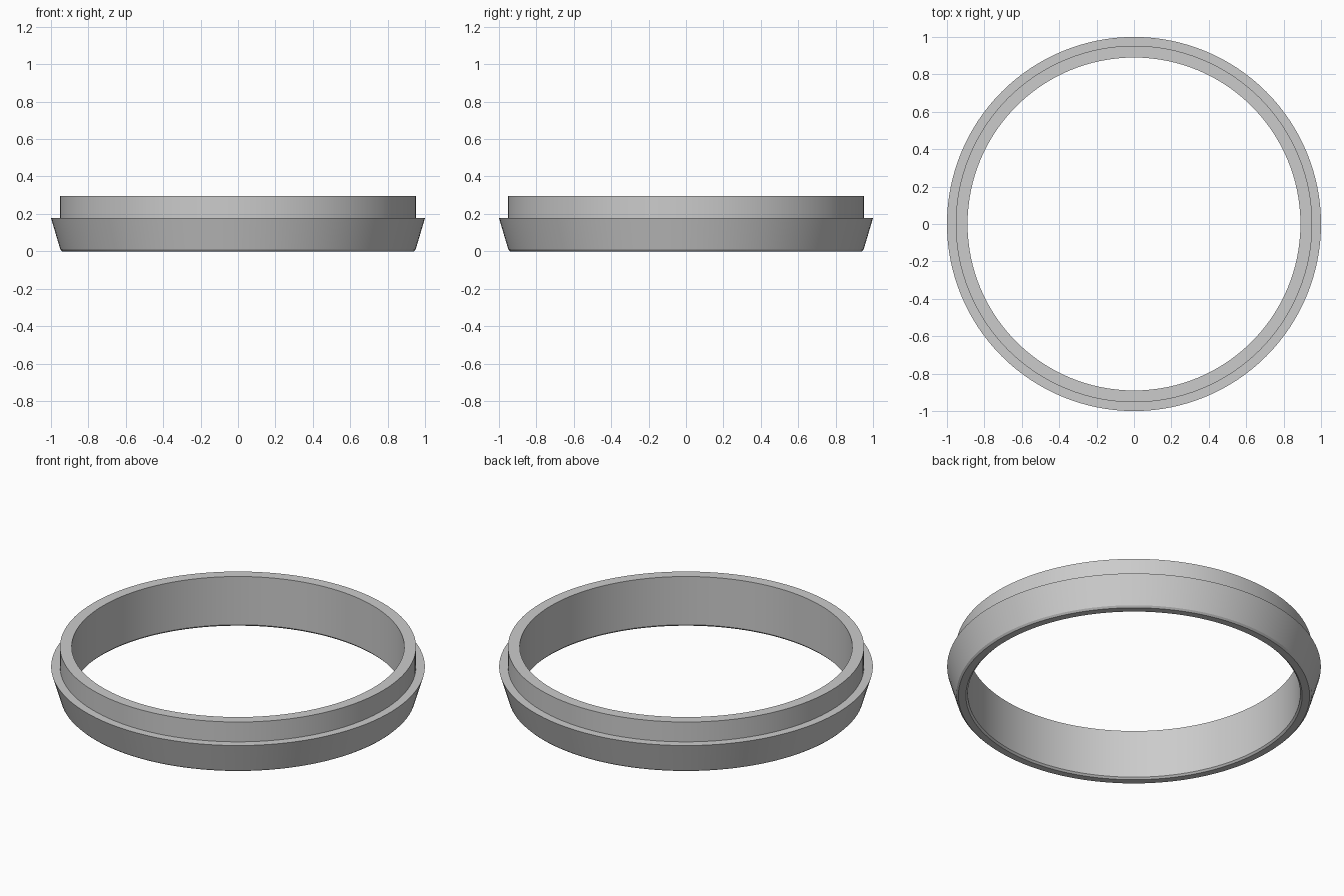
import bpy, bmesh, math

cube = bpy.data.objects.get("Cube")
if cube:
    bpy.data.objects.remove(cube, do_unlink=True)

SEGMENTS = 128

# Plain grey material
grey = bpy.data.materials.new("plain_grey")
grey.use_nodes = True
colour = (0.6, 0.6, 0.6, 1)
grey.diffuse_color = colour
grey.node_tree.nodes["Principled BSDF"].inputs["Base Color"].default_value = colour

# Ring cross-section (radius, height): chamfered foot, flared flange, upright collar
profile = [
    (0.90, 0), (0.94, 0), (0.95, 0.01), (1.0, 0.178),
    (0.953, 0.178), (0.953, 0.295), (0.89, 0.295), (0.89, 0.01),
]

# Sweep the closed section around the vertical axis
bm = bmesh.new()
verts = [bm.verts.new((r, 0, z)) for r, z in profile]
edges = [bm.edges.new((a, b)) for a, b in zip(verts, verts[1:] + verts[:1])]
bmesh.ops.spin(bm, geom=verts + edges, cent=(0, 0, 0), axis=(0, 0, 1),
               angle=math.tau, steps=SEGMENTS, use_duplicate=False)
bmesh.ops.remove_doubles(bm, verts=bm.verts, dist=0.0001)
bmesh.ops.recalc_face_normals(bm, faces=bm.faces)
mesh = bpy.data.meshes.new("stepped_ring")
bm.to_mesh(mesh)
bm.free()
mesh.materials.append(grey)

ring = bpy.data.objects.new("stepped_ring", mesh)
bpy.context.collection.objects.link(ring)

# Smooth round walls with crisp rims
bpy.ops.object.select_all(action="DESELECT")
ring.select_set(True)
bpy.context.view_layer.objects.active = ring
bpy.ops.object.shade_smooth_by_angle(angle=math.radians(25))
